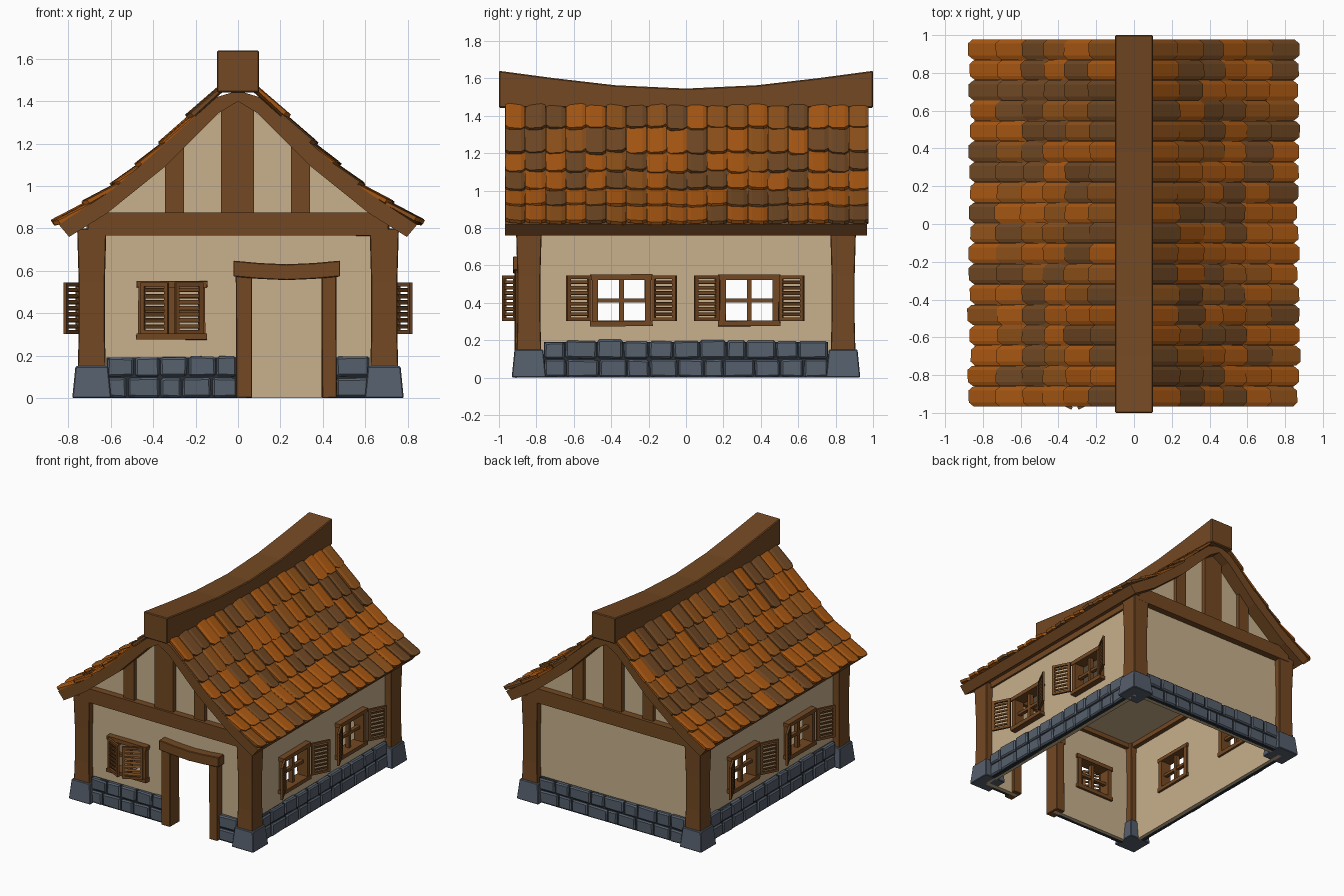
import bpy, bmesh, math, random
from mathutils import Matrix, Vector

if "Cube" in bpy.data.objects:
    bpy.data.objects.remove(bpy.data.objects["Cube"])

random.seed(4)


def mat(name, c):
    m = bpy.data.materials.new(name)
    m.diffuse_color = (*c, 1)
    m.use_nodes = True
    m.node_tree.nodes["Principled BSDF"].inputs["Base Color"].default_value = m.diffuse_color
    return m


PLASTER = mat("plaster", (0.58, 0.435, 0.26))
WOOD = mat("timber", (0.171, 0.065, 0.016))
STONE = mat("grey stone", (0.092, 0.115, 0.150))
MORTAR = mat("dark mortar", (0.02, 0.028, 0.036))
TILES = [mat("orange tile", (0.38, 0.093, 0.006)), mat("rust tile", (0.27, 0.082, 0.010)),
         mat("brown tile", (0.16, 0.064, 0.017))]


def finish(name, bm, *mats, bevel=0):
    bmesh.ops.recalc_face_normals(bm, faces=bm.faces)
    me = bpy.data.meshes.new(name)
    bm.to_mesh(me)
    bm.free()
    ob = bpy.data.objects.new(name, me)
    bpy.context.collection.objects.link(ob)
    for m in mats:
        me.materials.append(m)
    if bevel:
        b = ob.modifiers.new("bevel", 'BEVEL')
        b.width, b.segments = bevel, 1
    return ob


def box(bm, lo, hi, M=Matrix(), jitter=0):
    c = [(a + b) / 2 for a, b in zip(lo, hi)]
    s = [abs(b - a) for a, b in zip(lo, hi)]
    vs = bmesh.ops.create_cube(bm, size=1, matrix=M @ Matrix.Translation(c) @ Matrix.Diagonal((*s, 1)))['verts']
    for v in vs:
        v.co += Vector([random.uniform(-jitter, jitter) for _ in range(3)])
    return vs


def loft(bm, rings):
    """Skin closed rings of points and cap both ends."""
    R = [[bm.verts.new(p) for p in r] for r in rings]
    n = len(R[0])
    for a, b in zip(R, R[1:]):
        for i in range(n):
            bm.faces.new((a[i], a[(i + 1) % n], b[(i + 1) % n], b[i]))
    bm.faces.new(R[0])
    bm.faces.new(R[-1])


def square(x, y, z, h):
    return [(x - h, y - h, z), (x + h, y - h, z), (x + h, y + h, z), (x - h, y + h, z)]


def side_frame(k):
    """Wall-local frame: x along the wall, -y outward. k: 0 front, 1 right, 2 back, 3 left."""
    d = 0.86 if k % 2 == 0 else 0.70
    return Matrix.Rotation(k * math.pi / 2, 4, 'Z') @ Matrix.Translation((0, -d, 0))


# Corner posts on stone footings
posts, feet = bmesh.new(), bmesh.new()
for x in (-0.69, 0.69):
    for y in (-0.84, 0.84):
        loft(posts, [square(x, y, z, h) for z, h in ((0.1, .067), (0.3, .062), (0.55, .062), (0.8, .069))])
        loft(feet, [square(x, y, 0, .092), square(x, y, .15, .077)])
finish("corner_posts", posts, WOOD, bevel=.004)
finish("post_footings", feet, STONE, bevel=.005)

# Plaster walls with openings
FRONT_WIN, SIDE_WINS, DOOR = -0.3125, (-0.345, 0.338), (0.05, 0.41)


def wall(name, k, half, holes):
    us = sorted({-half, half, *[h[0] for h in holes], *[h[1] for h in holes]})
    zs = sorted({0, 0.82, *[h[2] for h in holes], *[h[3] for h in holes]})
    bm, M = bmesh.new(), side_frame(k)
    for u0, u1 in zip(us, us[1:]):
        for z0, z1 in zip(zs, zs[1:]):
            u, z = (u0 + u1) / 2, (z0 + z1) / 2
            if not any(a < u < b and c < z < d for a, b, c, d in holes):
                bm.faces.new([bm.verts.new(M @ Vector((p, 0.015, q)))
                              for p, q in ((u0, z0), (u1, z0), (u1, z1), (u0, z1))])
    bmesh.ops.remove_doubles(bm, verts=bm.verts, dist=1e-5)
    s = finish(name, bm, PLASTER).modifiers.new("thickness", 'SOLIDIFY')
    s.thickness, s.offset = 0.03, 0


def hole(u):
    return (u - .145, u + .145, .29, .535)


wall("front_wall", 0, .69, [hole(FRONT_WIN), (*DOOR, 0, .58)])
wall("back_wall", 2, .69, [])
wall("right_wall", 1, .84, [hole(u) for u in SIDE_WINS])
wall("left_wall", 3, .84, [hole(-u) for u in SIDE_WINS])
bm = bmesh.new()
box(bm, (-.67, -.83, .80), (.67, .83, .82))
finish("ceiling", bm, PLASTER)

# Stone plinth: mortar backing with two courses of irregular blocks
blocks, mortar = bmesh.new(), bmesh.new()
for k, a, b in ((0, -.62, -.005), (0, .46, .62), (1, -.76, .76), (2, -.62, .62), (3, -.76, .76)):
    M = side_frame(k)
    box(mortar, (a, -.025, 0), (b, 0.005, .19), M)
    for row in range(2):
        n = max(1, round((b - a) / 0.135))
        cuts = [a + (b - a) * i / n + (random.uniform(-.03, .03) if 0 < i < n else 0) for i in range(n + 1)]
        for u0, u1 in zip(cuts, cuts[1:]):
            top = .095 if row == 0 else .197 + random.uniform(-.01, .006)
            box(blocks, (u0 + .004, -.038, .003 if row == 0 else .103), (u1 - .004, 0, top), M, .003)
finish("plinth_mortar", mortar, MORTAR)
finish("plinth_stones", blocks, STONE, bevel=.009)

# Windows with crossbars and louvred shutters
frames, shutters = bmesh.new(), bmesh.new()


def shutter(M):
    w, z0, z1 = .145, .302, .545
    for lo, hi in (((0, z0), (.02, z1)), ((w - .02, z0), (w, z1)), ((0, z0), (w, z0 + .018)), ((0, z1 - .018), (w, z1))):
        box(shutters, (lo[0], -.008, lo[1]), (hi[0], .008, hi[1]), M)
    for i in range(7):
        z = z0 + .036 + i * .0285
        box(shutters, (.015, -.003, -.0095), (w - .015, .003, .0095),
            M @ Matrix.Translation((0, 0, z)) @ Matrix.Rotation(math.radians(25), 4, 'X'))


def window(k, u, is_open):
    M = side_frame(k) @ Matrix.Translation((u, 0, 0))
    for s in (-1, 1):
        box(frames, (s * .125, -.04, .28), (s * .158, .045, .54), M, .001)
    box(frames, (-.167, -.048, .275), (.167, .048, .304), M, .002)
    box(frames, (-.167, -.046, .522), (.167, .048, .552), M, .002)
    box(frames, (-.013, -.012, .29), (.013, .02, .53), M)
    box(frames, (-.14, -.010, .402), (.14, .018, .424), M)
    t = math.radians(27)
    for s in (-1, 1):
        hinge = s * (.163 if is_open else .145)
        right = (s > 0) == is_open
        shutter(M @ Matrix.Translation((hinge, -.05, 0)) @ Matrix.Rotation(-t if right else math.pi + t, 4, 'Z'))


window(0, FRONT_WIN, False)
for u in SIDE_WINS:
    window(1, u, True)
    window(3, -u, True)
finish("window_frames", frames, WOOD)
finish("shutters", shutters, WOOD)

# Door frame with a sagging lintel
bm = bmesh.new()
box(bm, (-.01, -.915, 0), (.065, -.80, .59), jitter=.002)
box(bm, (.395, -.915, 0), (.465, -.80, .59), jitter=.002)
loft(bm, [[(x, -.925, z), (x, -.80, z), (x, -.80, z + .075), (x, -.925, z + .075)]
          for x, z in ((-.022, .573), (.10, .562), (.23, .556), (.36, .562), (.482, .573))])
finish("door_frame", bm, WOOD, bevel=.004)

# Gables: plaster panels, tie beams and studs at both ends
plaster, timber = bmesh.new(), bmesh.new()
for s in (-1, 1):
    outline = [(-.70, .84), (.70, .84), (.34, 1.13), (0, 1.42), (-.34, 1.13)]
    loft(plaster, [[(x, s * y, z) for x, z in outline] for y in (.83, .86)])
    box(timber, (-.71, s * .80, .765), (.71, s * .91, .875), jitter=.003)
    box(timber, (-.08, s * .83, .85), (.076, s * .895, 1.41))
    for x in (-.30, .295):
        box(timber, (x - .045, s * .83, .85), (x + .045, s * .89, 1.185))
    box(timber, (s * .635, -.84, .765), (s * .715, .84, .835))
finish("gable_panels", plaster, PLASTER)
finish("gable_timbers", timber, WOOD)

# Roof deck: swept concave profile, mirrored left to right
upper = [(.1, 1.42), (.24, 1.295), (.40, 1.15), (.59, .985), (.845, .818)]
lower = [(.797, .76), (.62, .87), (.34, 1.095), (.09, 1.345)]
bm = bmesh.new()
for s in (-1, 1):
    prof = [(0, 1.45)] + upper + lower + [(0, 1.40)]
    loft(bm, [[(s * x, y, z) for x, z in prof] for y in (-.967, .967)])
finish("roof_deck", bm, WOOD)

# Roof tiles: six overlapping courses of chamfered plates on each slope
course = [Vector((x, 0, z)) for x, z in
          ((.08, 1.485), (.235, 1.335), (.365, 1.205), (.475, 1.105), (.59, 1.01), (.725, .925), (.868, .836))]
bm = bmesh.new()
COLS, W = 18, 1.945 / 18
for s in (-1, 1):
    for top, low in zip(course, course[1:]):
        d = (low - top).normalized()
        n = Vector((-d.z, 0, d.x))
        length = (low - top).length
        for c in range(COLS):
            y0 = -.967 + (c + .5) * W
            drop, roll, lift = random.uniform(-.008, .012), random.uniform(-.006, .006), random.uniform(-.003, .005)
            rings = []
            for f, crown, cut in ((-.5, -.004, .025), (-.3, .004, 0), (.3, .004, 0), (.5, -.004, .025)):
                y = y0 + f * W * .98
                h = crown + roll * f * 2 + lift
                a = top - d * .02 + n * (h - .014)
                b = top + d * (length + drop - cut) + n * h
                rings.append([(s * p.x, y, p.z) for p in (a, b, b - n * .02, a - n * .012)])
            before = len(bm.faces)
            loft(bm, rings)
            bm.faces.ensure_lookup_table()
            colour = random.choices((0, 1, 2), (45, 20, 35))[0]
            for f in bm.faces[before:]:
                f.material_index = colour
finish("roof_tiles", bm, *TILES)

# Sagging ridge beam
bm = bmesh.new()
loft(bm, [[(-.1, y, 1.442), (.1, y, 1.442), (.1, y, z), (-.1, y, z)]
          for y, z in ((-1, 1.64), (-.7, 1.6), (-.38, 1.563), (0, 1.545), (.38, 1.563), (.7, 1.6), (1, 1.64))])
finish("ridge_beam", bm, WOOD, bevel=.006)
